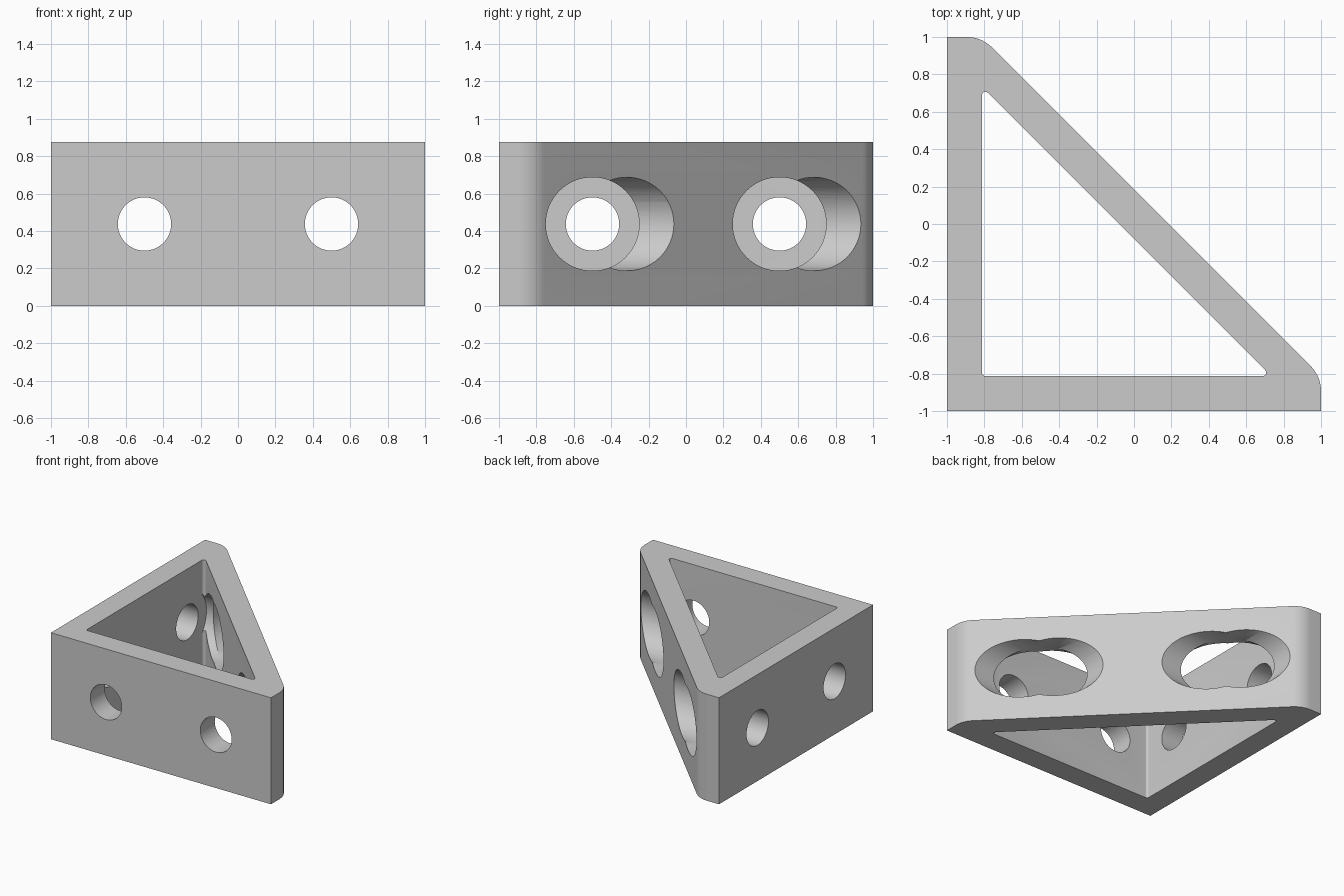
import bpy, bmesh
from math import tan, pi
from mathutils import Vector, Matrix

HEIGHT = 0.875
WALL = 0.1875
INNER = -1 + WALL          # inside face of both straight walls
OUT = 0.185                # outer sloped face: x + y = OUT
IN = OUT - WALL * 2 ** 0.5  # inner sloped face: x + y = IN

if "Cube" in bpy.data.objects:
    bpy.data.objects.remove(bpy.data.objects["Cube"])

grey = bpy.data.materials.new("light grey")
grey.use_nodes = True
grey.diffuse_color = (0.6, 0.6, 0.6, 1)
grey.node_tree.nodes["Principled BSDF"].inputs["Base Color"].default_value = (0.6, 0.6, 0.6, 1)


def make_object(name, bm):
    bmesh.ops.recalc_face_normals(bm, faces=bm.faces)
    mesh = bpy.data.meshes.new(name)
    bm.to_mesh(mesh)
    bm.free()
    mesh.materials.append(grey)
    obj = bpy.data.objects.new(name, mesh)
    bpy.context.collection.objects.link(obj)
    return obj


def rounded(corners, steps=10):
    """Outline from (x, y, radius) corners with arcs at the rounded ones."""
    points = []
    for i, (x, y, r) in enumerate(corners):
        p = Vector((x, y))
        if r == 0:
            points.append(p)
            continue
        a = (Vector(corners[i - 1][:2]) - p).normalized()
        b = (Vector(corners[(i + 1) % len(corners)][:2]) - p).normalized()
        half = a.angle(b) / 2
        start = p + a * (r / tan(half))
        centre = p + (a + b).normalized() * (r ** 2 + (r / tan(half)) ** 2) ** 0.5
        sweep = (start - centre).angle_signed(p + b * (r / tan(half)) - centre)
        for k in range(steps + 1):
            points.append(centre + Matrix.Rotation(-sweep * k / steps, 2) @ (start - centre))
    return points


def prism(name, corners, bottom, top):
    bm = bmesh.new()
    face = bm.faces.new([bm.verts.new((p.x, p.y, bottom)) for p in rounded(corners)])
    ext = bmesh.ops.extrude_face_region(bm, geom=[face])
    verts = [g for g in ext["geom"] if isinstance(g, bmesh.types.BMVert)]
    bmesh.ops.translate(bm, verts=verts, vec=(0, 0, top - bottom))
    return make_object(name, bm)


def bore(name, axis, offset, radius, start, end):
    """Cylinder along x or y at mid height."""
    bm = bmesh.new()
    mid = (start + end) / 2
    if axis == "X":
        place = Matrix.Translation((mid, offset, HEIGHT / 2)) @ Matrix.Rotation(pi / 2, 4, "Y")
    else:
        place = Matrix.Translation((offset, mid, HEIGHT / 2)) @ Matrix.Rotation(pi / 2, 4, "X")
    bmesh.ops.create_cone(bm, cap_ends=True, segments=64, radius1=radius, radius2=radius,
                          depth=end - start, matrix=place)
    return make_object(name, bm)


# Triangular block with two rounded, blunted ends
bracket = prism("corner_bracket", [
    (-1, -1, 0), (1, -1, 0), (1, OUT - 1, 0.19), (OUT - 1, 1, 0.19), (-1, 1, 0)], 0, HEIGHT)

# Open middle, screw holes in the straight walls, access bores in the sloped wall
cutters = [prism("opening_cutter", [
    (INNER, INNER, 0.018), (IN - INNER, INNER, 0.018), (INNER, IN - INNER, 0.018)],
    -0.2, HEIGHT + 0.2)]
for axis in "XY":
    for offset in (-0.5, 0.5):
        cutters.append(bore("access_cutter", axis, offset, 0.25, INNER + 0.0005, 1.2))
        cutters.append(bore("screw_cutter", axis, offset, 0.1425, -1.2, INNER + 0.1))

bpy.context.view_layer.objects.active = bracket
for cutter in cutters:
    mod = bracket.modifiers.new("cut", "BOOLEAN")
    mod.operation = "DIFFERENCE"
    mod.solver = "EXACT"
    mod.object = cutter
    bpy.ops.object.modifier_apply(modifier=mod.name)
    bpy.data.objects.remove(cutter)

# Smooth bores and rounded ends, sharp edges elsewhere
bpy.ops.object.select_all(action="DESELECT")
bracket.select_set(True)
bpy.ops.object.shade_smooth_by_angle(angle=0.5)
